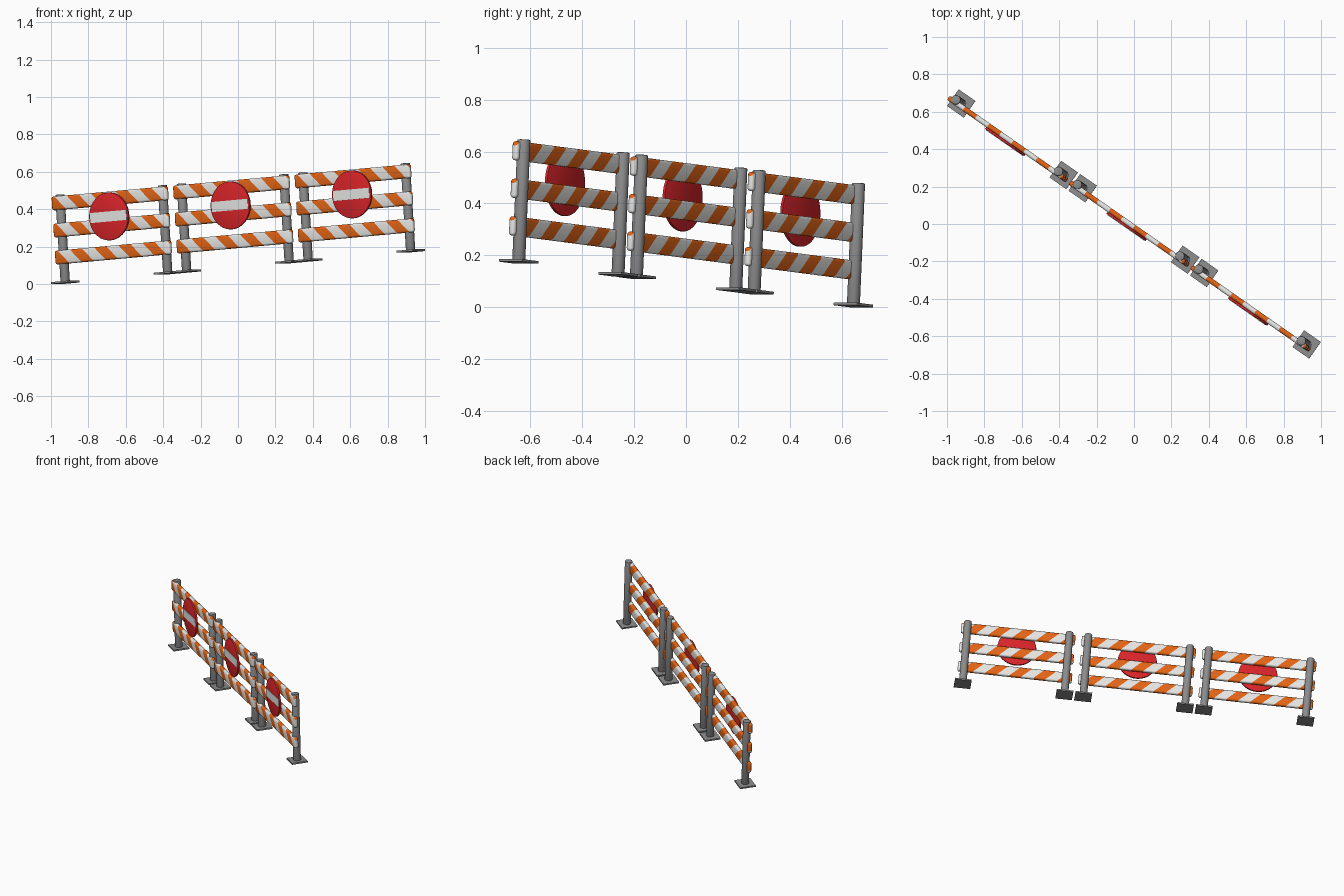
import bpy, bmesh, math
from mathutils import Matrix, Vector

if "Cube" in bpy.data.objects:
    bpy.data.objects.remove(bpy.data.objects["Cube"])

# Whole row is yawed and tilted as if standing on a slope
PITCH = 0.794          # panel spacing
HALF_POST = 0.335      # post distance from panel centre
ROW = (Matrix.Translation((0, 0, 0.0882))
       @ Matrix.Rotation(math.radians(-34.9), 4, 'Z')
       @ Matrix.Rotation(math.radians(-4.26), 4, 'Y'))


def material(name, rgb):
    m = bpy.data.materials.new(name)
    m.diffuse_color = (*rgb, 1)
    m.use_nodes = True
    m.node_tree.nodes["Principled BSDF"].inputs["Base Color"].default_value = m.diffuse_color
    return m


ORANGE = material("orange", (0.78, 0.13, 0.008))
WHITE = material("white", (0.80, 0.80, 0.79))
GREY = material("steel_grey", (0.26, 0.26, 0.265))
RED = material("red", (0.70, 0.018, 0.022))


def finish(bm, name, mats, loc):
    bmesh.ops.recalc_face_normals(bm, faces=bm.faces)
    me = bpy.data.meshes.new(name)
    bm.to_mesh(me)
    bm.free()
    ob = bpy.data.objects.new(name, me)
    bpy.context.collection.objects.link(ob)
    for m in mats:
        me.materials.append(m)
    ob.matrix_world = ROW @ Matrix.Translation(loc)
    bpy.ops.object.select_all(action='DESELECT')
    ob.select_set(True)
    bpy.context.view_layer.objects.active = ob
    bpy.ops.object.shade_smooth_by_angle(angle=math.radians(35))
    return ob


def box(size, bevel=0.0, segs=1):
    bm = bmesh.new()
    bmesh.ops.create_cube(bm, size=1, matrix=Matrix.Diagonal((*size, 1)))
    if bevel:
        bmesh.ops.bevel(bm, geom=bm.edges[:], offset=bevel, segments=segs,
                        profile=0.5, affect='EDGES')
    return bm


def cylinder(r, h, n, bevel, rot=Matrix.Identity(4)):
    bm = bmesh.new()
    bmesh.ops.create_cone(bm, cap_ends=True, segments=n, radius1=r, radius2=r, depth=h)
    rims = [e for e in bm.edges if abs(e.verts[0].co.z - e.verts[1].co.z) < 1e-6]
    bmesh.ops.bevel(bm, geom=rims, offset=bevel, segments=2, profile=0.5, affect='EDGES')
    bmesh.ops.transform(bm, matrix=rot, verts=bm.verts)
    return bm


def striped_rail(name, loc):
    # Rounded rail cut by slanted planes, faces coloured alternately
    length, height, stripe = 0.752, 0.074, 0.0792
    bm = box((length, 0.028, height), 0.011, 3)
    start = -length / 2 - 0.25 * stripe
    normal = Vector((1, 0, 1)).normalized()
    for k in range(-1, 12):
        bmesh.ops.bisect_plane(bm, geom=bm.verts[:] + bm.edges[:] + bm.faces[:], dist=1e-6,
                               plane_co=(start + k * stripe, 0, 0), plane_no=normal)
    for f in bm.faces:
        c = f.calc_center_median()
        f.material_index = math.floor((c.x + c.z - start) / stripe) % 2
    finish(bm, name, (ORANGE, WHITE), loc)


FACE_FRONT = Matrix.Rotation(math.pi / 2, 4, 'X')
for i in (-1, 0, 1):
    cx, tag = i * PITCH, str(i + 2)
    # Posts and foot plates
    for side, label in ((-1, "left"), (1, "right")):
        px = cx + side * HALF_POST
        finish(cylinder(0.025, 0.472, 20, 0.004), f"{label}_post_{tag}", [GREY], (px, 0, 0.239))
        finish(box((0.109, 0.109, 0.01)), f"{label}_foot_plate_{tag}", [GREY], (px, 0, 0.005))
    # Three striped rails on the front of the posts
    for j, z in enumerate((0.14, 0.285, 0.43)):
        striped_rail(f"rail_{tag}_{j + 1}", (cx, -0.014, z))
    # Round no-entry sign with white bar
    finish(cylinder(0.128, 0.012, 48, 0.002, FACE_FRONT), f"sign_disc_{tag}", [RED],
           (cx, -0.033, 0.333))
    finish(box((0.236, 0.006, 0.054)), f"sign_bar_{tag}", [WHITE], (cx, -0.039, 0.333))
